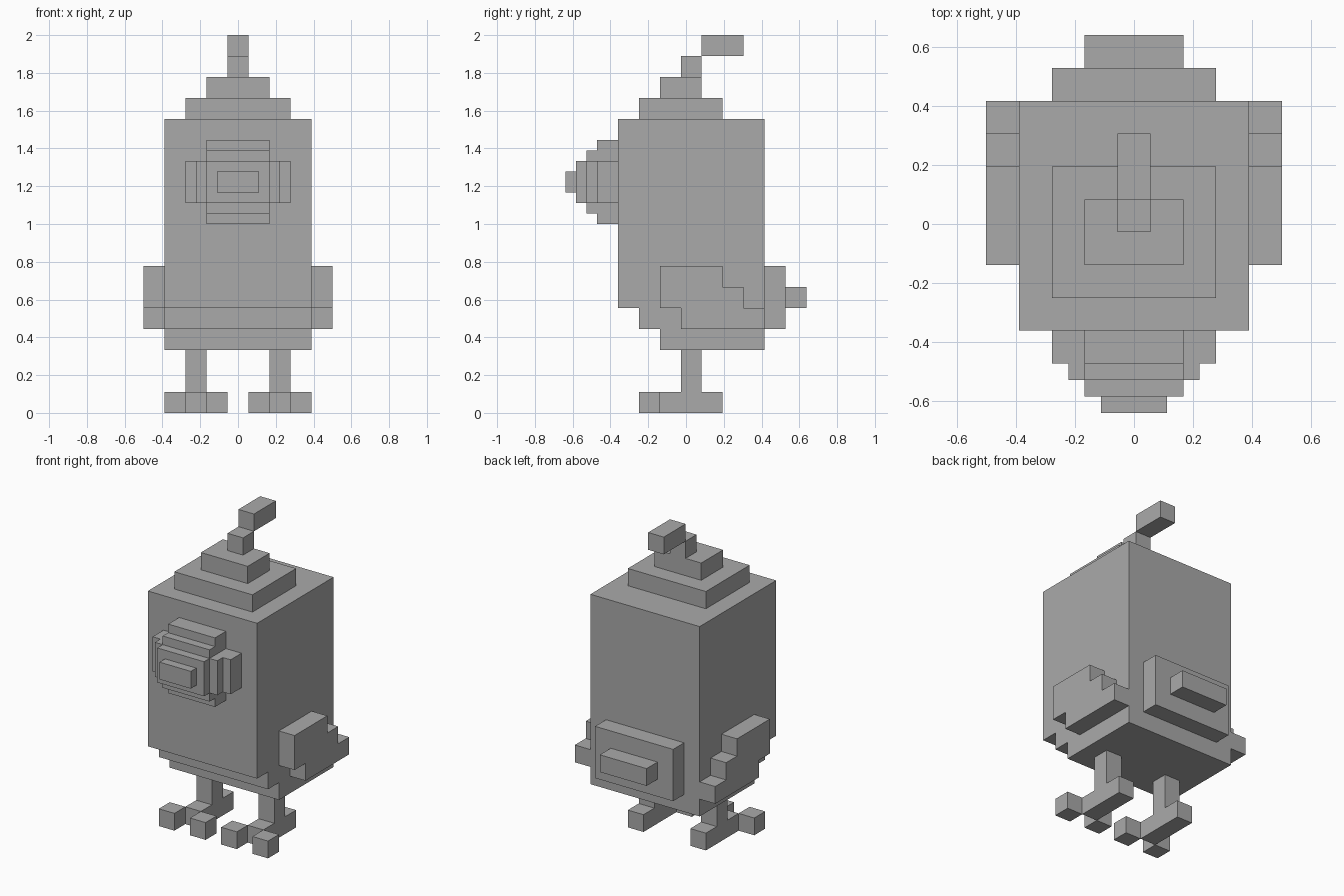
import bpy, bmesh

cube = bpy.data.objects.get("Cube")
if cube:
    bpy.data.objects.remove(cube)

U = 2 / 9            # two voxels
V = U / 2            # one voxel
SHIFT = 0.25         # depth offset of the voxel grid

grey = bpy.data.materials.new("plain grey")
grey.use_nodes = True
grey.diffuse_color = (0.4, 0.4, 0.4, 1)
grey.node_tree.nodes["Principled BSDF"].inputs["Base Color"].default_value = (0.4, 0.4, 0.4, 1)


def slab(name, x0, x1, profile):
    """Extrude a side profile of (y, z) voxel points from x0 to x1."""
    bm = bmesh.new()
    face = bm.faces.new([bm.verts.new((x0 * V, (y - SHIFT) * V, z * V)) for y, z in profile])
    side = bmesh.ops.extrude_face_region(bm, geom=[face])["geom"]
    moved = [v for v in side if isinstance(v, bmesh.types.BMVert)]
    bmesh.ops.translate(bm, verts=moved, vec=((x1 - x0) * V, 0, 0))
    bmesh.ops.recalc_face_normals(bm, faces=bm.faces)
    mesh = bpy.data.meshes.new(name)
    bm.to_mesh(mesh)
    bm.free()
    mesh.materials.append(grey)
    obj = bpy.data.objects.new(name, mesh)
    bpy.context.scene.collection.objects.link(obj)
    return obj


def box(name, x0, x1, y0, y1, z0, z1):
    return slab(name, x0, x1, [(y0, z0), (y1, z0), (y1, z1), (y0, z1)])


def centred(name, half, y0, y1, z0, z1):
    return box(name, -half, half, y0, y1, z0, z1)


# Body with a stepped underside at the front
slab("body", -3.5, 3.5, [(-3, 14), (-3, 5), (-2, 5), (-2, 4), (-1, 4),
                         (-1, 3), (4, 3), (4, 14)])

# Stepped crown and swept-back crest
centred("crown_lower", 2.5, -2, 2, 14, 15)
centred("crown_upper", 1.5, -1, 1, 15, 16)
centred("crest_stem", 0.5, 0, 1, 16, 17)
centred("crest_tip", 0.5, 1, 3, 17, 18)

# Layered beak
centred("beak_base_tall", 1.5, -4, -3, 9, 13)
centred("beak_base_wide", 2.5, -4, -3, 10, 12)
centred("beak_middle_tall", 1.5, -4.5, -4, 9.5, 12.5)
centred("beak_middle_wide", 2, -4.5, -4, 10, 12)
centred("beak_front", 1.5, -5, -4.5, 10, 12)
centred("beak_tip", 1, -5.5, -5, 10.5, 11.5)

# Tail
centred("tail_base", 2.5, 4, 5, 4, 7)
centred("tail_tip", 1.5, 5, 6, 5, 6)

# Wings, legs and feet on both sides
wing = [(-1, 7), (-1, 5), (0, 5), (0, 4), (4, 4), (4, 5),
        (3, 5), (3, 6), (2, 6), (2, 7)]
for side, s in (("left", 1), ("right", -1)):
    slab(side + "_wing", s * 3.5, s * 4.5, wing)
    slab(side + "_leg_and_foot", s * 1.5, s * 2.5,
         [(-1, 0), (2, 0), (2, 1), (1, 1), (1, 3), (0, 3), (0, 1), (-1, 1)])
    box(side + "_inner_toe", s * 0.5, s * 1.5, -2, -1, 0, 1)
    box(side + "_outer_toe", s * 2.5, s * 3.5, -2, -1, 0, 1)
